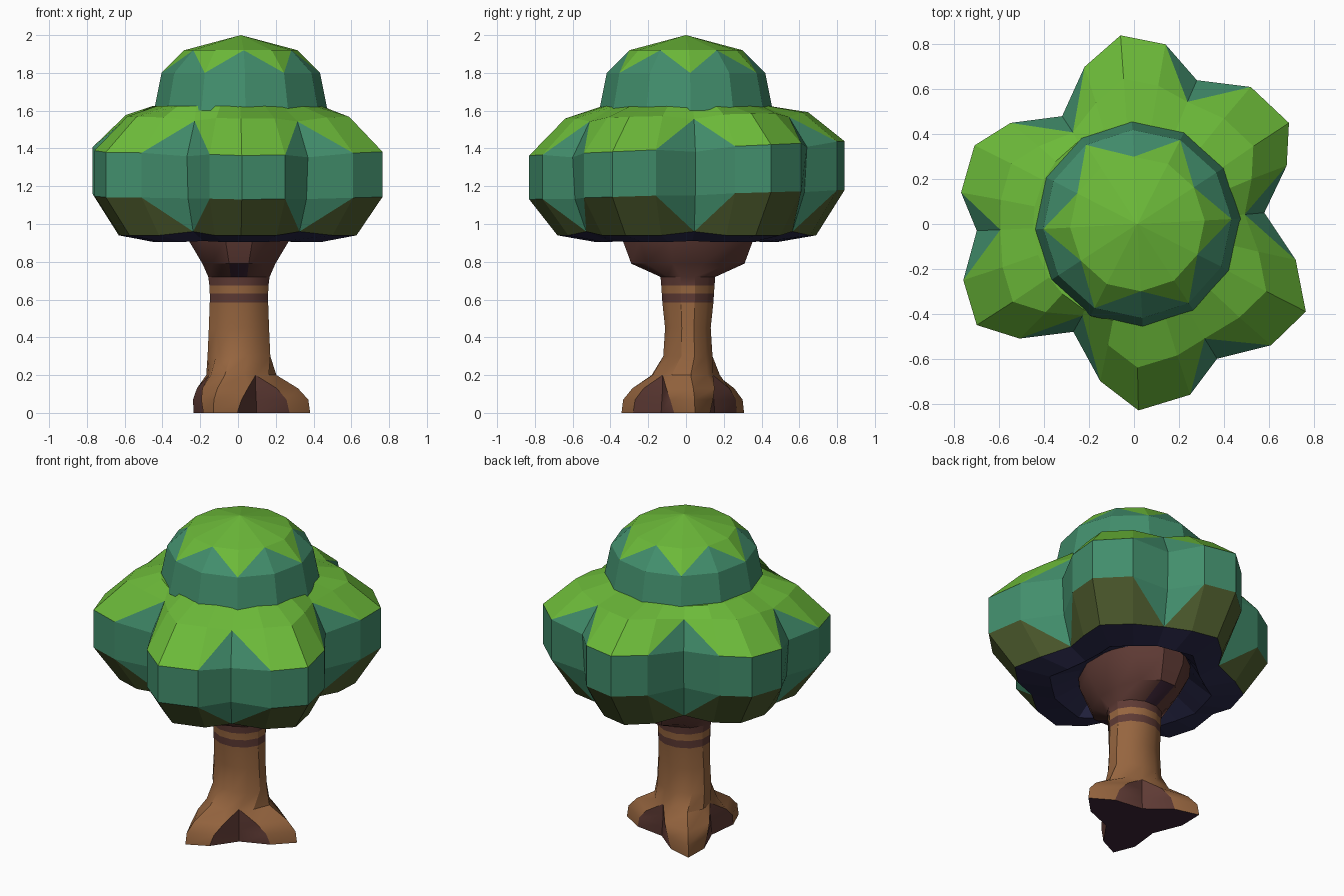
import bpy, bmesh
from math import sin, cos, radians, hypot

if "Cube" in bpy.data.objects:
    bpy.data.objects.remove(bpy.data.objects["Cube"])


def material(name, hexcode):
    def linear(c):
        return c / 12.92 if c <= 0.04045 else ((c + 0.055) / 1.055) ** 2.4
    rgb = [linear(int(hexcode[i:i + 2], 16) / 255) for i in (0, 2, 4)]
    m = bpy.data.materials.new(name)
    m.diffuse_color = (*rgb, 1)
    m.use_nodes = True
    m.node_tree.nodes["Principled BSDF"].inputs["Base Color"].default_value = m.diffuse_color
    return m


GREEN, TEAL, OLIVE, NAVY, BROWN, DARK, PLUM = range(7)
MATS = [material(*p) for p in (
    ("leaf_green", "6CBA39"), ("leaf_teal", "428E6C"), ("leaf_olive", "4E5C2E"),
    ("leaf_navy", "2B2A4C"), ("bark_brown", "96653F"), ("bark_dark", "5E3A34"),
    ("bark_plum", "3E2638"))]


def loft(name, rings, bands, period, caps, rule=None):
    """Skin closed rings. A band is (colour, notch colour, apex); apex 'up' or
    'down' makes zigzag triangles at notch columns (index % period == 0),
    'all' colours the whole quads beside a notch."""
    bm = bmesh.new()
    rows = [[bm.verts.new(p) for p in r] for r in rings]
    n = len(rows[0])

    def face(vs, mat):
        bm.faces.new(vs).material_index = mat

    for lo, hi, (mat, notch_mat, apex) in zip(rows, rows[1:], bands):
        for a in range(n):
            b = (a + 1) % n
            if apex is None or (a % period and b % period):
                face((lo[a], lo[b], hi[b], hi[a]), mat)
            elif apex == 'all':
                face((lo[a], lo[b], hi[b], hi[a]), notch_mat)
            else:
                k, l = (a, b) if a % period == 0 else (b, a)
                p, q = (hi, lo) if apex == 'up' else (lo, hi)
                face((p[k], q[k], q[l]), notch_mat)
                face((p[k], q[l], p[l]), mat)
    for row, mat in zip((rows[0], rows[-1]), caps):
        if len(set(tuple(v.co) for v in row)) > 1:
            face(row, mat)
    bmesh.ops.remove_doubles(bm, verts=bm.verts, dist=0.0005)
    bmesh.ops.recalc_face_normals(bm, faces=bm.faces)
    if rule:
        for f in bm.faces:
            f.material_index = rule(f.calc_center_median(), f.material_index)
    me = bpy.data.meshes.new(name)
    bm.to_mesh(me)
    bm.free()
    for m in MATS:
        me.materials.append(m)
    ob = bpy.data.objects.new(name, me)
    bpy.context.collection.objects.link(ob)
    return ob


# Lower canopy: six lobes, each a notch followed by three bulge points
outline = [
    (.58, .05), (.68, .26), (.69, .45), (.52, .61),
    (.28, .64), (.14, .80), (-.06, .84), (-.22, .70),
    (-.32, .48), (-.55, .45), (-.71, .35), (-.77, .14),
    (-.70, -.03), (-.76, -.25), (-.70, -.45), (-.51, -.51),
    (-.27, -.48), (-.15, -.70), (.02, -.83), (.25, -.76),
    (.37, -.60), (.61, -.54), (.765, -.39), (.72, -.16)]


def canopy_ring(lobe, notch, z, notch_z, tilt=0.0):
    out = []
    for i, (x, y) in enumerate(outline):
        s, h = (lobe, z) if i % 4 else (notch, notch_z)
        out.append((x * s, y * s, h + tilt * y))
    return out


def fitted_ring(rx, ry, z):
    return [(x / hypot(x, y) * rx, y / hypot(x, y) * ry, z) for x, y in outline]


loft("lower_canopy",
     [fitted_ring(.29, .37, .99),
      canopy_ring(.58, .68, .905, .91),
      canopy_ring(.82, .88, .94, .96),
      canopy_ring(1, .98, 1.155, 1.15, .03),
      canopy_ring(1, 1, 1.40, 1.38, .045),
      canopy_ring(.77, .85, 1.575, 1.555, .02),
      fitted_ring(.45, .44, 1.625)],
     [(NAVY, NAVY, None), (NAVY, NAVY, None), (OLIVE, TEAL, 'down'),
      (TEAL, TEAL, None), (GREEN, TEAL, 'up'), (GREEN, GREEN, None)],
     4, (NAVY, GREEN))


# Upper dome: twelve sides, zigzag colour edge
def dome_ring(r, z):
    return [(.015 + r * cos(radians(33 + 30 * i)), r * sin(radians(33 + 30 * i)), z)
            for i in range(12)]


loft("upper_dome",
     [dome_ring(.46, 1.60), dome_ring(.42, 1.80), dome_ring(.30, 1.92), dome_ring(.0, 2.0)],
     [(TEAL, TEAL, None), (GREEN, TEAL, 'up'), (GREEN, GREEN, None)],
     2, (TEAL, GREEN))


# Trunk: three roots at the foot, oval flare at the top
def root_ring(z, notch, side, tip, spread):
    out = []
    for ang, grow in ((7, 1), (127, 1.0), (249, .95)):
        for off, r in ((-60, notch), (-spread, side), (0, tip * grow), (spread, side)):
            t = radians(ang + off)
            out.append((r * cos(t), r * sin(t), z))
    return out


def oval_ring(z, rx, ry):
    return [(.005 + rx * cos(radians(30 * i - 45)), .01 + ry * sin(radians(30 * i - 45)), z)
            for i in range(12)]


def bark_rule(c, mat):
    if .73 < c.z < .785 and abs(c.x) < .05:
        return PLUM            # undersides of the front and back branches
    return mat


plain, dark = (BROWN, BROWN, None), (DARK, DARK, None)
trunk = loft("trunk",
             [root_ring(0, .165, .28, .385, 20), root_ring(.07, .16, .27, .375, 25),
              root_ring(.13, .155, .23, .32, 34), root_ring(.20, .155, .18, .205, 32),
              oval_ring(.30, .172, .135), oval_ring(.45, .165, .125),
              oval_ring(.585, .16, .14), oval_ring(.632, .16, .143),
              oval_ring(.675, .162, .146), oval_ring(.72, .168, .15),
              oval_ring(.79, .20, .31), oval_ring(.92, .28, .36), oval_ring(1.02, .29, .37)],
             [(BROWN, DARK, 'all'), (BROWN, DARK, 'all'), (BROWN, DARK, 'up'),
              plain, plain, plain, dark, plain, dark, dark, dark, dark],
             4, (PLUM, DARK), bark_rule)
bpy.context.view_layer.objects.active = trunk
trunk.select_set(True)
bpy.ops.object.shade_smooth_by_angle(angle=radians(32))
